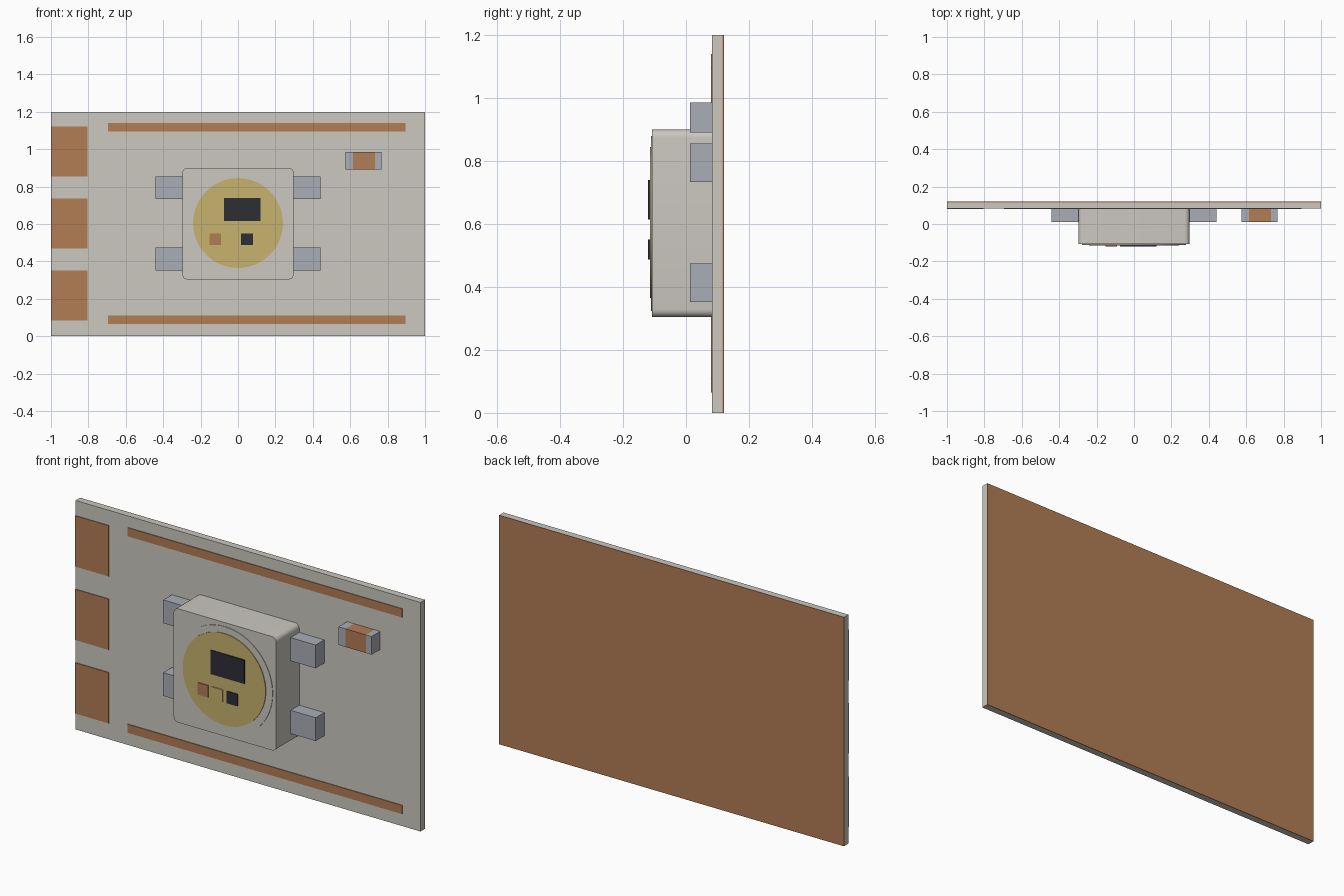
import bpy, bmesh, math

if "Cube" in bpy.data.objects:
    bpy.data.objects.remove(bpy.data.objects["Cube"])


def material(name, rgb):
    m = bpy.data.materials.new(name)
    m.diffuse_color = (*rgb, 1)
    m.use_nodes = True
    m.node_tree.nodes["Principled BSDF"].inputs["Base Color"].default_value = m.diffuse_color
    return m


BEIGE = material("warm_white", (0.597, 0.578, 0.527))
COPPER = material("copper", (0.445, 0.205, 0.089))
GOLD = material("gold_phosphor", (0.578, 0.445, 0.156))
DARK = material("dark_silicon", (0.026, 0.027, 0.037))
GREY = material("solder_grey", (0.402, 0.423, 0.468))

FACE = 0.083     # front surface of the board
BACK = 0.12


def extrude(name, outline, y0, y1, mat, smooth=False):
    """Prism from an (x, z) outline running from y0 (front) to y1 (back)."""
    bm = bmesh.new()
    front = [bm.verts.new((x, y0, z)) for x, z in outline]
    back = [bm.verts.new((x, y1, z)) for x, z in outline]
    bm.faces.new(front)
    bm.faces.new(back[::-1])
    n = len(outline)
    for i in range(n):
        j = (i + 1) % n
        bm.faces.new((front[j], front[i], back[i], back[j]))
    bmesh.ops.recalc_face_normals(bm, faces=bm.faces)
    mesh = bpy.data.meshes.new(name)
    bm.to_mesh(mesh)
    bm.free()
    mesh.materials.append(mat)
    ob = bpy.data.objects.new(name, mesh)
    bpy.context.collection.objects.link(ob)
    if smooth:
        bpy.ops.object.select_all(action='DESELECT')
        ob.select_set(True)
        bpy.context.view_layer.objects.active = ob
        bpy.ops.object.shade_smooth_by_angle(angle=math.radians(35))
    return ob


def box(name, x0, x1, z0, z1, y0, y1, mat):
    return extrude(name, [(x0, z0), (x1, z0), (x1, z1), (x0, z1)], y0, y1, mat)


def circle(r, cz, n=64):
    return [(r * math.cos(2 * math.pi * i / n), cz + r * math.sin(2 * math.pi * i / n))
            for i in range(n)]


def rounded_rect(hx, hz, cz, r, steps=6):
    pts = []
    for k, (sx, sz) in enumerate([(1, 1), (-1, 1), (-1, -1), (1, -1)]):
        for i in range(steps + 1):
            a = math.pi / 2 * (k + i / steps)
            pts.append((sx * (hx - r) + r * math.cos(a),
                        cz + sz * (hz - r) + r * math.sin(a)))
    return pts


# Circuit board with copper backing
box("board", -1, 1, 0, 1.2, FACE, 0.116, BEIGE)
box("copper_backing", -1, 1, 0, 1.2, 0.116, BACK, COPPER)

# Copper edge pads and long traces
for i, z in enumerate((0.085, 0.47, 0.855)):
    box(f"edge_pad_{i + 1}", -1, -0.805, z, z + 0.266, FACE - 0.004, FACE, COPPER)
for side, z in (("bottom", 0.065), ("top", 1.095)):
    box(f"trace_{side}", -0.695, 0.895, z, z + 0.045, FACE - 0.004, FACE, COPPER)

# Lamp housing, raised rim and phosphor disc
extrude("lamp_housing", rounded_rect(0.297, 0.298, 0.602, 0.025), -0.108, FACE, BEIGE, True)
extrude("lens_rim", circle(0.278, 0.602), -0.111, -0.108, BEIGE, True)
extrude("phosphor_disc", circle(0.24, 0.605), -0.115, -0.111, GOLD, True)

# Chips on the disc
for name, x0, x1, z0, z1, mat in (
        ("driver_chip", -0.075, 0.12, 0.615, 0.74, DARK),
        ("red_die", -0.152, -0.09, 0.487, 0.55, COPPER),
        ("yellow_die", -0.068, -0.006, 0.487, 0.55, GOLD),
        ("dark_die", 0.016, 0.08, 0.487, 0.55, DARK)):
    box(name, x0, x1, z0, z1, -0.12, -0.115, mat)

# Solder legs, two on each side
for side, s in (("left", -1), ("right", 1)):
    for row, z in (("lower", 0.352), ("upper", 0.733)):
        x0, x1 = sorted((s * 0.29, s * 0.442))
        box(f"leg_{side}_{row}", x0, x1, z, z + 0.122, 0.012, FACE, GREY)

# Small capacitor with grey end caps
box("capacitor_body", 0.615, 0.733, 0.891, 0.986, 0.012, FACE, COPPER)
box("capacitor_cap_left", 0.574, 0.615, 0.891, 0.986, 0.012, FACE, GREY)
box("capacitor_cap_right", 0.733, 0.766, 0.891, 0.986, 0.012, FACE, GREY)
